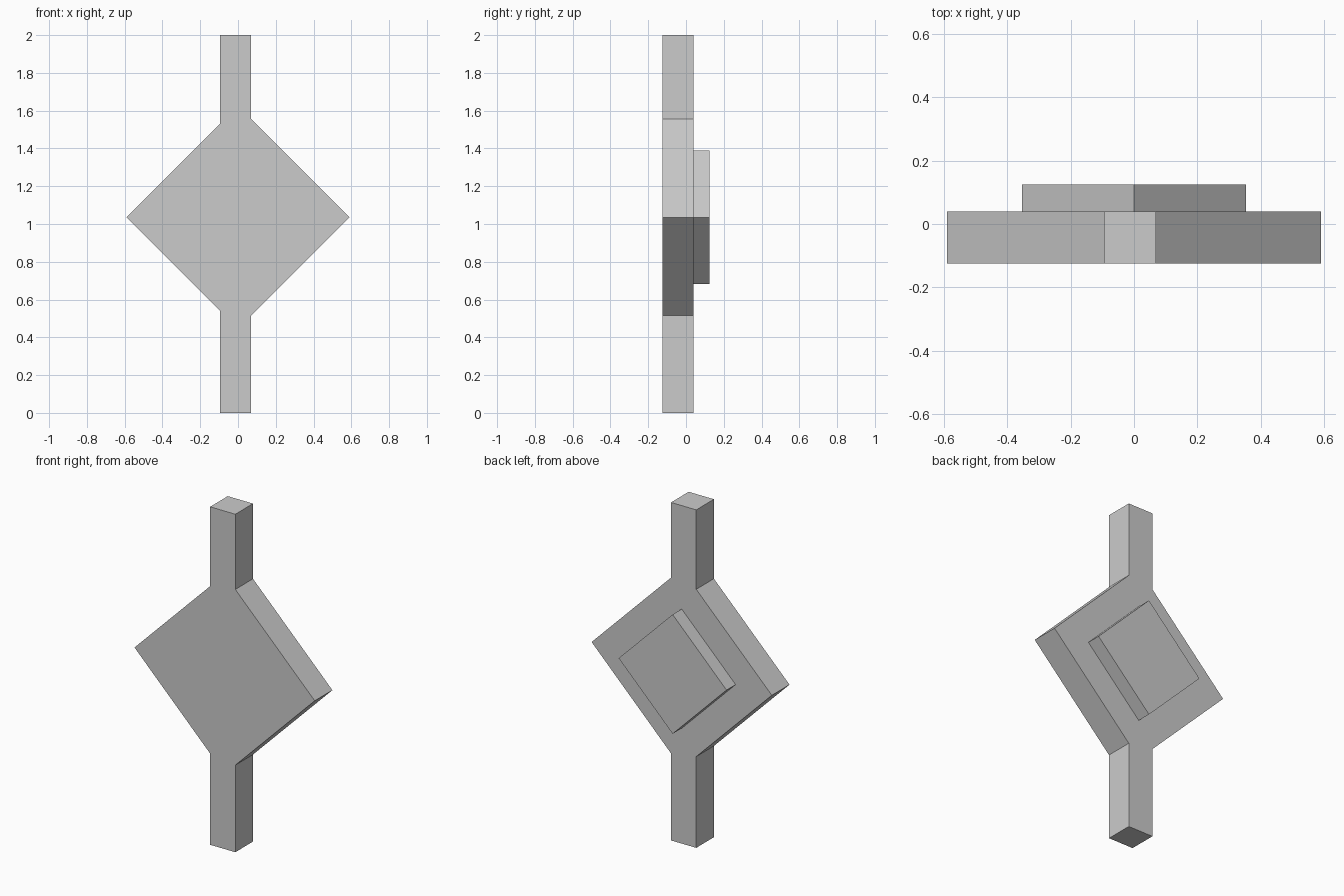
import bpy
import bmesh

if "Cube" in bpy.data.objects:
    bpy.data.objects.remove(bpy.data.objects["Cube"])

CENTRE_Z = 1.035
FRONT_Y, MID_Y, BACK_Y = -0.125, 0.04, 0.125
HEIGHT = 2.0


def extrude_profile(name, profile, y0, y1):
    """Extrude an (x, z) outline from y0 back to y1."""
    bm = bmesh.new()
    face = bm.faces.new([bm.verts.new((x, y0, z)) for x, z in profile])
    result = bmesh.ops.extrude_face_region(bm, geom=[face])
    moved = [v for v in result["geom"] if isinstance(v, bmesh.types.BMVert)]
    bmesh.ops.translate(bm, verts=moved, vec=(0, y1 - y0, 0))
    bmesh.ops.recalc_face_normals(bm, faces=bm.faces)
    mesh = bpy.data.meshes.new(name)
    bm.to_mesh(mesh)
    bm.free()
    obj = bpy.data.objects.new(name, mesh)
    bpy.context.collection.objects.link(obj)
    return obj


# Diamond board and square post share one flush outline
r, left, right = 0.59, -0.095, 0.07
outline = [
    (left, 0), (right, 0),
    (right, CENTRE_Z - r + right), (r, CENTRE_Z), (right, CENTRE_Z + r - right),
    (right, HEIGHT), (left, HEIGHT),
    (left, CENTRE_Z + r + left), (-r, CENTRE_Z), (left, CENTRE_Z - r - left),
]
extrude_profile("post_and_diamond_board", outline, FRONT_Y, MID_Y)

# Smaller raised diamond on the back
s = 0.353
diamond = [(0, CENTRE_Z - s), (s, CENTRE_Z), (0, CENTRE_Z + s), (-s, CENTRE_Z)]
extrude_profile("back_panel", diamond, MID_Y, BACK_Y)
